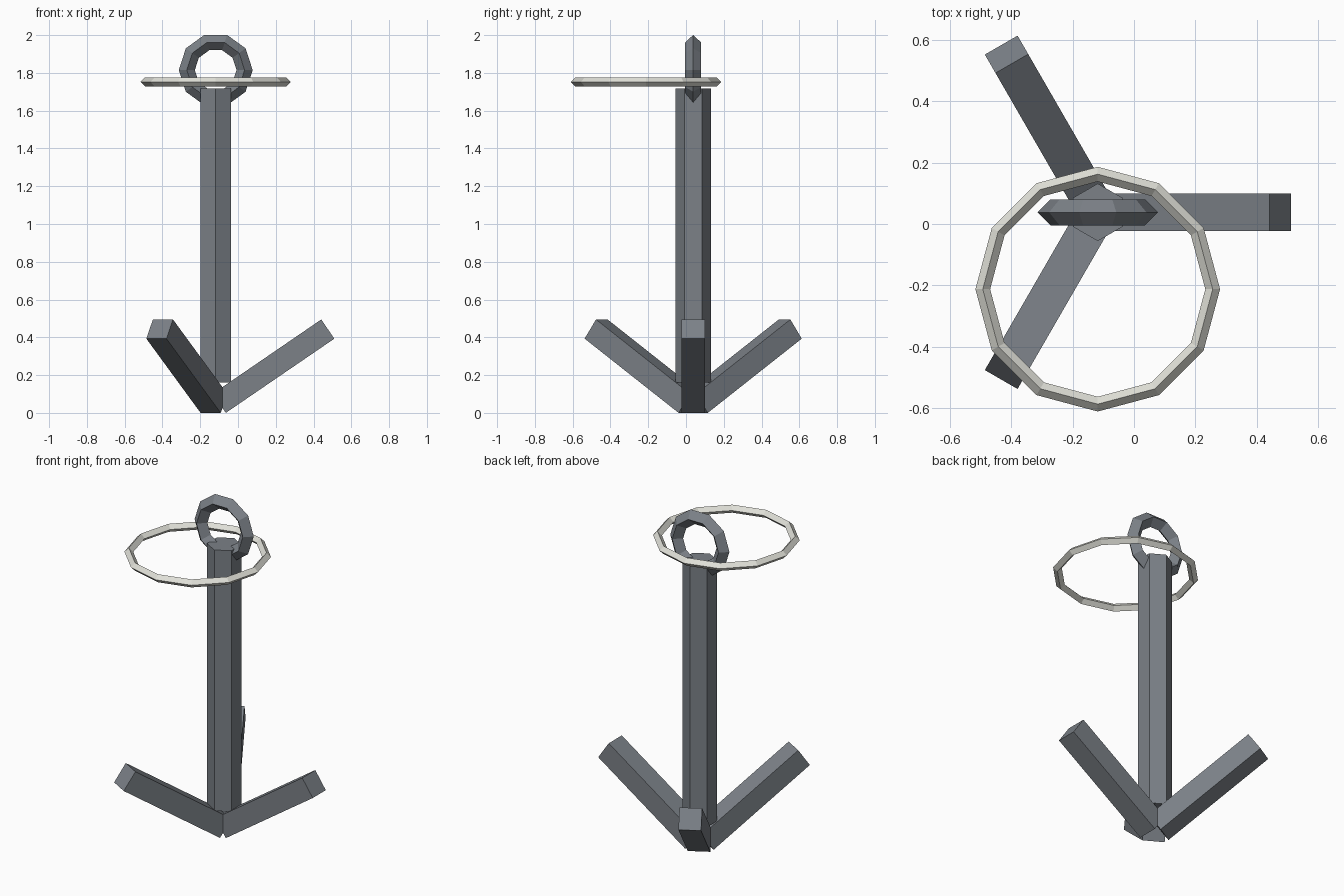
import bpy, math
from mathutils import Matrix, Vector

if "Cube" in bpy.data.objects:
    bpy.data.objects.remove(bpy.data.objects["Cube"])

CX, CY = -0.118, 0.038   # axis of the shank


def material(name, rgb):
    m = bpy.data.materials.new(name)
    m.diffuse_color = (*rgb, 1)
    m.use_nodes = True
    m.node_tree.nodes["Principled BSDF"].inputs["Base Color"].default_value = m.diffuse_color
    return m


iron = material("iron", (0.2, 0.22, 0.245))
rope = material("pale", (0.75, 0.75, 0.69))


def finish(name, mat):
    ob = bpy.context.object
    ob.name = name
    ob.data.materials.append(mat)
    return ob


def ring(name, loc, major, minor, sides, mat, rot=(0, 0, 0)):
    # diamond section ring
    bpy.ops.mesh.primitive_torus_add(major_segments=sides, minor_segments=4,
                                     major_radius=major, minor_radius=minor,
                                     location=loc, rotation=rot)
    return finish(name, mat)


# Hexagonal shank, corners facing front and back
z0, z1 = 0.16, 1.718
bpy.ops.mesh.primitive_cylinder_add(vertices=6, radius=0.0935, depth=z1 - z0,
                                    location=(CX, CY, (z0 + z1) / 2))
finish("shank", iron)

# Three square arms rising outward
PITCH, LENGTH, THICK = 0.6, 0.696, 0.123
start = Vector((0.019, 0, 0.0508))
for i in range(3):
    bpy.ops.mesh.primitive_cube_add(size=1)
    arm = finish(f"arm_{i + 1}", iron)
    arm.data.transform(
        Matrix.Translation((CX, CY, 0))
        @ Matrix.Rotation(math.tau * i / 3, 4, 'Z')
        @ Matrix.Translation(start)
        @ Matrix.Rotation(-PITCH, 4, 'Y')
        @ Matrix.Translation((LENGTH / 2, 0, 0))
        @ Matrix.Diagonal((LENGTH, THICK, THICK, 1)))

# Upright eye at the top of the shank
ring("top_eye", (CX, CY, 1.815), 0.153, 0.0425, 10, iron, (math.pi / 2, 0, 0))

# Flat pale loop hanging through the eye
ring("rope_loop", (CX, -0.212, 1.752), 0.374, 0.024, 12, rope)
